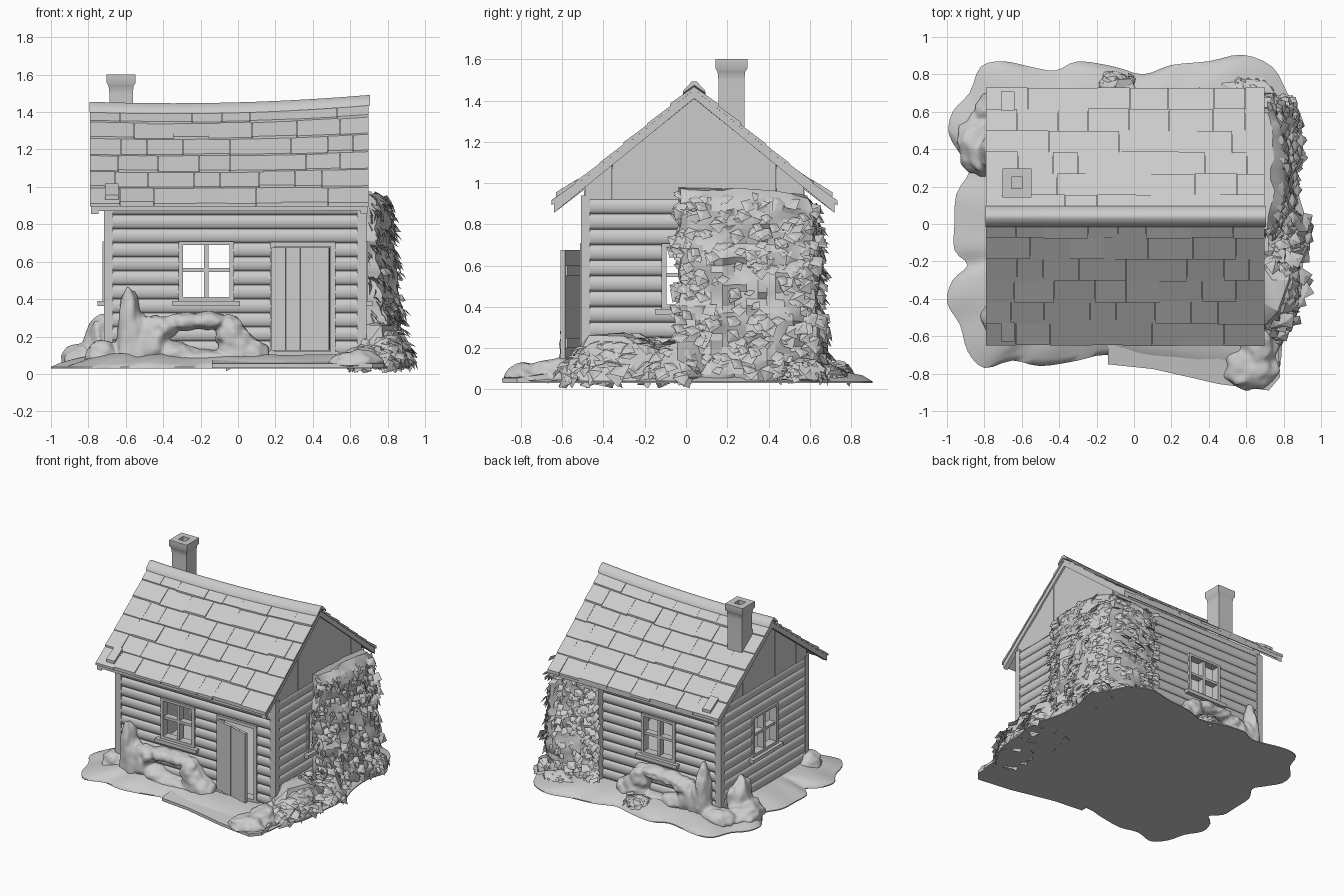
import bpy, bmesh, math, random
from mathutils import Vector, noise

if "Cube" in bpy.data.objects:
    bpy.data.objects.remove(bpy.data.objects["Cube"])
random.seed(4)
rnd = random.uniform

class Part:
    """Collects pieces of geometry for one named object."""
    def __init__(self, name, angle=35):
        self.name, self.angle, self.v, self.f = name, angle, [], []

    def add(self, verts, faces):
        n = len(self.v)
        self.v += [tuple(p) for p in verts]
        self.f += [[i + n for i in f] for f in faces]

    def loft(self, rings):
        n, m = len(rings[0]), len(rings)
        faces = [[j * n + i, j * n + (i + 1) % n, (j + 1) * n + (i + 1) % n, (j + 1) * n + i]
                 for j in range(m - 1) for i in range(n)]
        faces += [list(range(n))[::-1], list(range((m - 1) * n, m * n))]
        self.add([p for r in rings for p in r], faces)

    def blob(self, c, r, rough, sub=3):
        bm = bmesh.new()
        bmesh.ops.create_icosphere(bm, subdivisions=sub, radius=1)
        pts = []
        for v in bm.verts:
            k = 1 + rough * noise.noise(v.co * 2.2 + Vector(c) * 5)
            p = [c[i] + v.co[i] * r[i] * k for i in range(3)]
            pts.append((p[0], p[1], max(p[2], 0.04)))
        self.add(pts, [[v.index for v in f.verts] for f in bm.faces])
        bm.free()

    def leaf(self, p, out, size):
        # folded pointed leaf that hangs outward and down
        p, out = Vector(p), Vector(out).normalized()
        d = (out * rnd(0.15, 0.6) + Vector((rnd(-.5, .5), rnd(-.5, .5), rnd(-1, -.4)))).normalized()
        s = d.cross(out).normalized() * size * 0.5
        mid = p + d * size * 0.4 + out * size * 0.05
        pts = [p, mid + s, p + d * size, mid - s, mid + out * size * 0.12]
        self.add([(q[0], q[1], max(q[2], 0.005)) for q in pts], [[0, 1, 4], [1, 2, 4], [2, 3, 4], [3, 0, 4]])

    def build(self, blend=0):
        me = bpy.data.meshes.new(self.name)
        me.from_pydata(self.v, [], self.f)
        bm = bmesh.new()
        bm.from_mesh(me)
        bmesh.ops.recalc_face_normals(bm, faces=bm.faces)
        bm.to_mesh(me)
        bm.free()
        ob = bpy.data.objects.new(self.name, me)
        bpy.context.collection.objects.link(ob)
        bpy.ops.object.select_all(action='DESELECT')
        ob.select_set(True)
        bpy.context.view_layer.objects.active = ob
        if blend:  # melt overlapping lumps into one soft skin
            rm = ob.modifiers.new("blend", 'REMESH')
            rm.mode, rm.voxel_size, rm.use_smooth_shade = 'VOXEL', blend, True
            ob.modifiers.new("soften", 'SMOOTH').iterations = 5
        else:
            bpy.ops.object.shade_smooth_by_angle(angle=math.radians(self.angle))

# wall coordinates: u along the wall, d outward, z up
WALL = {'front': lambda u, d, z: (u, -0.49 - d, z), 'back': lambda u, d, z: (u, 0.57 + d, z),
        'right': lambda u, d, z: (0.67 + d, u, z), 'left': lambda u, d, z: (-0.70 - d, u, z)}
SPAN = {'front': (-0.70, 0.67), 'back': (-0.70, 0.67), 'right': (-0.49, 0.57), 'left': (-0.49, 0.57)}
WINDOW = {'front': (-0.31, -0.03), 'back': (-0.31, -0.03), 'right': (-0.11, 0.19), 'left': (-0.11, 0.19)}

def box(part, place, u0, u1, d0, d1, z0, z1):
    ring = [(u0, d0), (u1, d0), (u1, d1), (u0, d1)]
    part.loft([[place(u, d, z) for u, d in ring] for z in (z0, z1)])

# log walls, split around the openings, with corner posts
logs, posts, win = Part("log_walls", 60), Part("corner_posts"), Part("window_frames")
prof = [(-.05, 0), (0.003, 0), (.012, .014), (.017, .0375), (.012, .061), (0.003, .075), (-.05, .075)]
for w, (a, b) in SPAN.items():
    for k in range(11):
        z = 0.10 + k * .075
        holes = [WINDOW[w]] if 4 <= k < 8 else []
        if w == 'front' and k < 8:
            holes.append((0.19, 0.50))
        edges = [a] + [e for h in holes for e in h] + [b]
        for u0, u1 in zip(edges[::2], edges[1::2]):
            logs.loft([[WALL[w](u, d, z + h) for d, h in prof] for u in (u0, u1)])
    if w in ('front', 'back'):
        box(logs, WALL[w], a, b, -.05, .005, .925, .965)
        for u in (-.692, .662):
            box(posts, WALL[w], u - .025, u + .025, -.025, .02, .06, .94)
logs.build()
posts.build()

# windows with casing, glazing bars and sill
for w, (a, b) in WINDOW.items():
    c = (a + b) / 2
    for u0, u1, d1, z0, z1 in [(a - .008, a + .015, .024, .40, .70), (b - .015, b + .008, .024, .40, .70),
                               (a - .008, b + .008, .024, .69, .708), (a - .008, b + .008, .024, .39, .412),
                               (c - .011, c + .011, .015, .41, .69), (a, b, .013, .545, .565),
                               (a - .04, b + .04, .05, .362, .39)]:
        box(win, WALL[w], u0, u1, -.04, d1, z0, z1)
win.build()

# door frame and the plank door standing ajar
frame, door = Part("door_frame"), Part("door")
for u0, u1, z0, z1 in [(.17, .195, .1, .7), (.495, .52, .1, .7), (.17, .52, .68, .705), (.15, .54, .08, .12)]:
    box(frame, WALL['front'], u0, u1, -.05, .024, z0, z1)
ca, sa = math.cos(math.radians(-15)), math.sin(math.radians(-15))
def swing(u, d, z):
    return (0.18 + u * ca + d * sa, -0.515 + u * sa - d * ca, z)
for i in range(4):
    box(door, swing, i * .08 + .001, i * .08 + .079, -.012, .008 + .003 * (i % 2), .125, .675)
for z in (.2, .55):
    box(door, swing, .01, .31, -.022, -.01, z, z + .05)
frame.build()
door.build()

# roof coordinates: t runs from ridge to eave, h is height above the underside
def roof(x, t, h, s):
    sag = 0.04 * (x + 0.35) ** 2 - .006
    return (x, 0.04 + s * 0.69 * t, 1.385 + sag * (1 - t) - 0.525 * t + h)

def slab(part, s, x0, x1, t0, t1, b0, h0, b1, h1):
    part.loft([[roof(x, t, h, s) for t, h in [(t0, b0), (t0, h0), (t1, h1), (t1, b1)]] for x in (x0, x1)])

deck, tiles, barge, gable = Part("roof_deck"), Part("roof_shingles"), Part("barge_boards"), Part("gable_planks")
for s in (-1, 1):
    for i in range(6):
        x0 = -.77 + i * 1.45 / 6
        slab(deck, s, x0, x0 + 1.45 / 6, 0, .97, 0, .036, 0, .036)
    for row in range(6):
        t0, x = row / 6, -.79
        while x < .69:
            x1 = x + rnd(.13, .25)
            x1 = .70 if x1 > .62 else x1
            slab(tiles, s, x, x1 - .002, max(0, t0 - .03), t0 + 1 / 6 + rnd(-.006, .005),
                 .03, .044, .034, .054 + rnd(-.003, .006))
            x = x1
    # loose shingle at the left corner of the eave
    slab(tiles, s, -.71, -.64, .82, .97, .045, .065, .058, .08)
    # gable edge boards and eave board
    for x0, x1 in ((-.785, -.745), (.655, .692)):
        slab(barge, s, x0, x1, 0, .985, -.012, .04, -.012, .04)
    slab(barge, s, -.77, .68, .94, .985, .0, .04, .004, .04)
    # vertical planks in both gables
    for w, x in (('left', -.70), ('right', .67)):
        for i in range(4):
            p, q = (roof(x, t, .01, s) for t in (i * .192, (i + 1) * .192 - .001))
            face = [(p[1], .92), (p[1], p[2]), (q[1], q[2]), (q[1], .92)]
            gable.loft([[WALL[w](y, d, z) for y, z in face] for d in (-.05, .008 + .003 * (i % 2))])
for p in (deck, tiles, barge, gable):
    p.build()

# ridge cap
cap = Part("ridge_cap", 50)
cap.loft([[(x, 0.04 + y, roof(x, 0, h, 1)[2]) for y, h in
           [(-.055, .012), (-.052, .026), (-.012, .068), (.012, .068), (.052, .026), (.055, .012), (0, .05)]]
          for x in [-.795 + i * .15 for i in range(11)]])
cap.build()

# chimney with hollow top
chim = Part("chimney")
chim.loft([[(-.625 + sx * r, .22 + sy * r, z) for sx, sy in ((-1, -1), (1, -1), (1, 1), (-1, 1))]
           for r, z in [(.065, 1.1), (.063, 1.5), (.067, 1.54), (.077, 1.555), (.077, 1.602), (.03, 1.602), (.03, 1.52)]])
chim.build()

# scalloped ground, rising gently to the house
pts = [(-.96, 0), (-.96, -.14), (-.89, -.22), (-.97, -.3), (-1, -.42), (-.93, -.54), (-.89, -.68), (-.8, -.77),
       (-.65, -.73), (-.5, -.76), (-.3, -.73), (-.15, -.70), (.1, -.74), (.3, -.76), (.5, -.79), (.7, -.84),
       (.78, -.75), (.8, -.6), (.88, -.45), (.9, -.25), (.92, 0), (.87, .2), (.86, .4), (.9, .56),
       (.82, .7), (.74, .84), (.58, .905), (.4, .87), (.2, .85), (.05, .8), (-.1, .84), (-.3, .87),
       (-.42, .82), (-.55, .84), (-.7, .87), (-.82, .84), (-.88, .7), (-.97, .6), (-.99, .48), (-.92, .36), (-.88, .28), (-.95, .16)]
outline = []
for i in range(len(pts)):
    a, b, c, d = (Vector(pts[(i + k) % len(pts)]) for k in (-1, 0, 1, 2))
    outline += [.5 * (2 * b + (c - a) * t + (2 * a - 5 * b + 4 * c - d) * t * t + (3 * b - a - 3 * c + d) * t ** 3)
                for t in (0, 1 / 3, 2 / 3)]
ground = Part("ground", 60)
ground.loft([[(x * k, y * k, z + (0.015 * noise.noise(Vector((x * 4, y * 4, k * 5))) if k < .98 else 0))
              for x, y in outline] for k, z in [(1, .03), (1, .038), (.95, .06), (.88, .08), (.78, .105), (.5, .1)]])
ground.build()

# door path slab
path = Part("path_slab")
plan = [(-.14, -.5), (-.14, -.75), (.1, -.775), (.3, -.82), (.45, -.855), (.72, -.89), (.78, -.82), (.76, -.5)]
path.loft([[(x, y, .032) for x, y in plan], [(x, y, .055 if y < -.6 else .1) for x, y in plan]])
path.build()

# soft bushes: an arch below the front and back windows, plus corner lumps
bush = Part("bushes", 80)
for y in (-.525, .605):
    for x, z, rx, rz in [(-.58, .24, .06, .22), (-.55, .14, .10, .18), (-.46, .17, .09, .14), (-.40, .25, .08, .06),
                         (-.29, .28, .10, .05), (-.16, .285, .11, .05), (-.04, .22, .08, .10), (0, .13, .10, .13),
                         (.08, .10, .09, .09), (-.35, .11, .13, .06), (-.2, .08, .25, .05)]:
        bush.blob((x, y, z), (rx, .085, rz), .3)
for c, r in [((-.73, .38, .12), (.09, .13, .19)), ((-.82, .42, .07), (.13, .16, .09)), ((-.72, .62, .08), (.12, .1, .08)),
             ((.63, -.77, .05), (.15, .12, .08)), ((.66, -.62, .06), (.12, .14, .09)), ((-.72, -.5, .08), (.1, .1, .1))]:
    bush.blob(c, r, .3)
bush.build(blend=.011)

# ivy wrapped around the back right corner: wall point, outward direction, thickness
IVY = [(.64, .54, 0, 0, 0), (.66, -.04, 1, 0, .1), (.68, -.03, 1, 0, .6), (.68, .12, 1, 0, .95), (.68, .35, 1, 0, 1),
       (.68, .5, 1, .1, .95), (.68, .57, .8, .5, .8), (.55, .57, 0, 1, .5), (.42, .57, 0, 1, .48), (.33, .57, 0, 1, .35),
       (.31, .55, 0, 1, 0)]
plan = [tuple(a[k] + (b[k] - a[k]) * j / 4 for k in range(5)) for a, b in zip(IVY, IVY[1:]) for j in range(4)]
rings = []
for j in range(29):
    f, ring = j / 28, []
    thick = .205 - .075 * f - (.06 if j == 28 else .02 if j == 27 else 0)
    for x, y, nx, ny, w in plan:
        z = .04 + f * (.93 - .06 * min(1, ny * 1.5) + .03 * noise.noise(Vector((x * 9, y * 9, 3))))
        q = Vector((x, y, z))
        e = w * thick * (.88 + .3 * noise.noise(q * 8) + .25 * noise.noise(q * 19))
        side = .03 * noise.noise(Vector((5, 1, z * 9))) if nx == 1 and y < 0 else 0
        ring.append((x + nx * e, y + ny * e + side, z))
    rings.append(ring)
ivy, leaves = Part("ivy_mass", 25), Part("ivy_leaves", 20)
ivy.loft(rings)
for _ in range(520):
    i, j = random.randrange(5, len(plan) - 4), random.randrange(2, 28)
    p = Vector(rings[j][i]).lerp(Vector(rings[j][i + 1]), rnd(0, 1)).lerp(Vector(rings[j + 1][i]), rnd(0, .6))
    leaves.leaf(p, (plan[i][2], plan[i][3], .05), rnd(.05, .09))

# leaf pile by the right wall and small undergrowth clumps
pile, litter = Part("leaf_pile", 30), Part("pile_leaves", 20)
for c, r, n, size in [((.74, -.3, .07), (.15, .30, .2), 150, .10), ((.80, -.04, .06), (.13, .16, .17), 80, .09),
                      ((.74, -.48, .05), (.10, .14, .13), 50, .08), ((.80, .55, .05), (.09, .13, .1), 130, .045),
                      ((.6, .7, .06), (.15, .08, .06), 60, .04), ((-.1, .74, .07), (.1, .06, .07), 25, .06)]:
    pile.blob(c, r, .4, 2)
    for _ in range(n):
        a, e = rnd(0, math.tau), rnd(.05, 1.3)
        d = Vector((math.cos(a) * math.cos(e), math.sin(a) * math.cos(e), math.sin(e)))
        p = [c[k] + d[k] * r[k] * .95 for k in range(3)]
        litter.leaf((min(p[0], .93), p[1], p[2]), d, size * rnd(.7, 1.2))
for p in (ivy, leaves, pile, litter):
    p.build()
